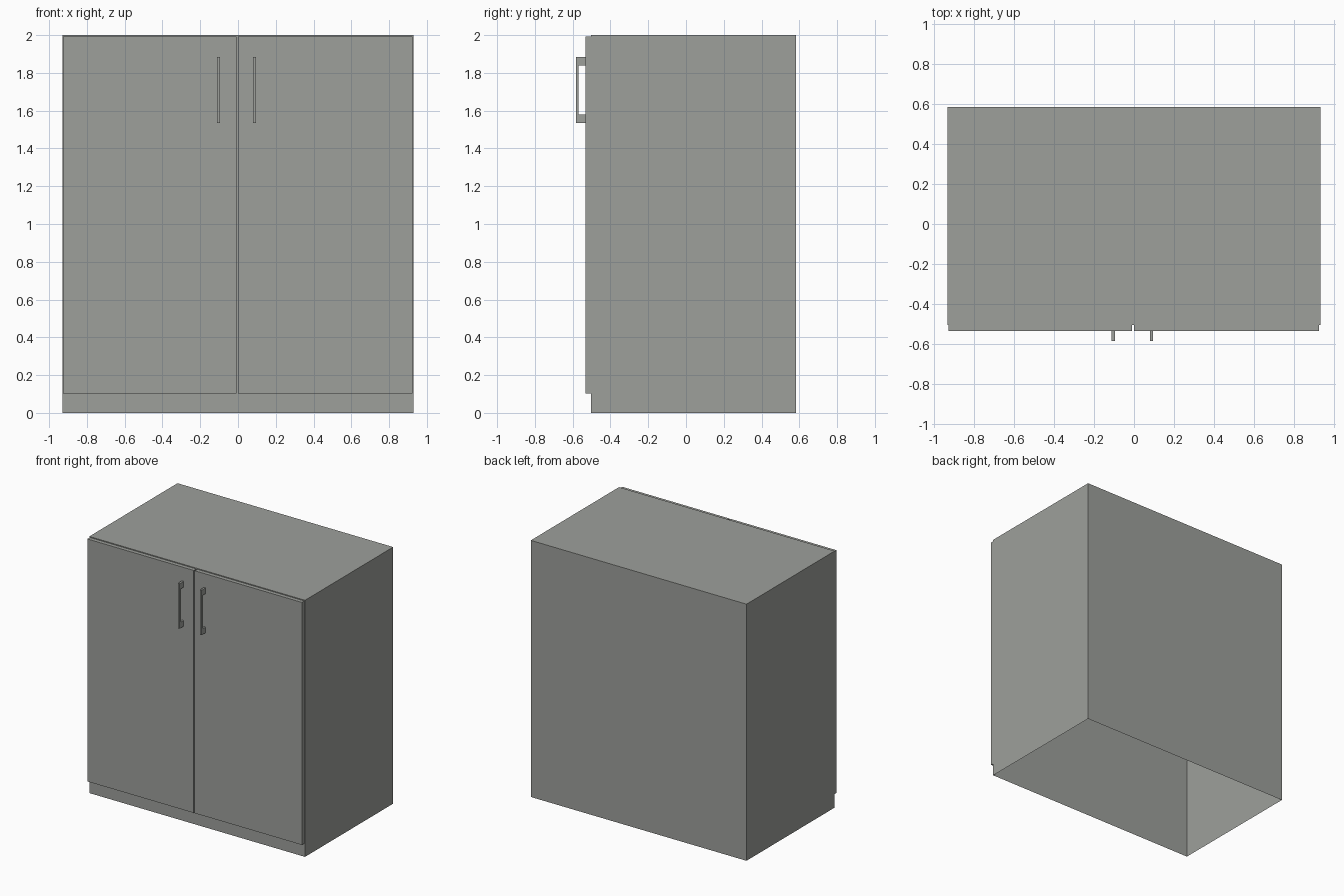
import bpy, bmesh

if "Cube" in bpy.data.objects:
    bpy.data.objects.remove(bpy.data.objects["Cube"])

grey = bpy.data.materials.new("warm_grey")
grey.diffuse_color = (0.34, 0.35, 0.33, 1)
grey.use_nodes = True
grey.node_tree.nodes["Principled BSDF"].inputs["Base Color"].default_value = grey.diffuse_color


def finish(name, bm):
    bmesh.ops.recalc_face_normals(bm, faces=bm.faces)
    mesh = bpy.data.meshes.new(name)
    bm.to_mesh(mesh)
    bm.free()
    mesh.materials.append(grey)
    obj = bpy.data.objects.new(name, mesh)
    bpy.context.collection.objects.link(obj)
    return obj


def box(name, x, y, z, open_bottom=False):
    bm = bmesh.new()
    bmesh.ops.create_cube(bm, size=1)
    for v in bm.verts:
        v.co = [lo + (c + 0.5) * (hi - lo) for c, (lo, hi) in zip(v.co, (x, y, z))]
    bmesh.ops.recalc_face_normals(bm, faces=bm.faces)
    if open_bottom:
        low = [f for f in bm.faces if f.normal.z < -0.5]
        bmesh.ops.delete(bm, geom=low, context='FACES_ONLY')
    return finish(name, bm)


def handle(name, x0, x1):
    # C-shaped side profile (y, z) extruded sideways
    back, bar, front = -0.533, -0.568, -0.583
    profile = [(back, 1.535), (front, 1.535), (front, 1.885), (back, 1.885),
               (back, 1.84), (bar, 1.84), (bar, 1.58), (back, 1.58)]
    bm = bmesh.new()
    face = bm.faces.new([bm.verts.new((x0, y, z)) for y, z in profile])
    ext = bmesh.ops.extrude_face_region(bm, geom=[face], use_keep_orig=True)
    for g in ext["geom"]:
        if isinstance(g, bmesh.types.BMVert):
            g.co.x = x1
    return finish(name, bm)


# Carcass shell, open underneath
box("cabinet_body", (-0.93, 0.93), (-0.503, 0.583), (0, 2), open_bottom=True)

# Two doors with a narrow gap between them
box("left_door", (-0.926, -0.009), (-0.533, -0.503), (0.103, 1.993))
box("right_door", (0.0, 0.924), (-0.533, -0.503), (0.103, 1.993))

# Pull handles
handle("left_handle", -0.111, -0.095)
handle("right_handle", 0.079, 0.095)
